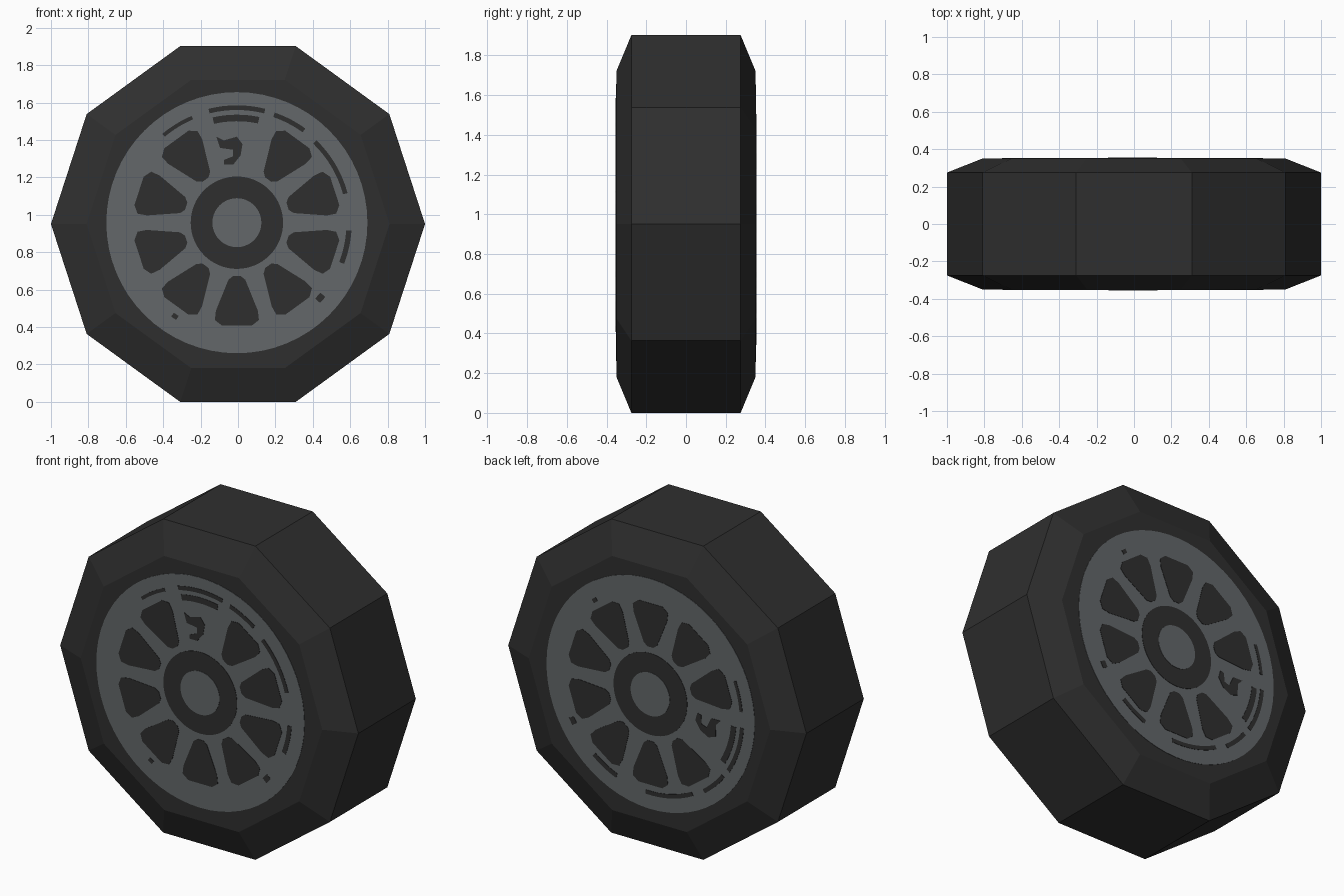
import bpy
import bmesh
from math import sin, cos, pi, radians
from mathutils import Matrix, Vector

cube = bpy.data.objects.get("Cube")
if cube:
    bpy.data.objects.remove(cube, do_unlink=True)


def material(name, color):
    mat = bpy.data.materials.new(name)
    mat.use_nodes = True
    mat.diffuse_color = color
    mat.node_tree.nodes["Principled BSDF"].inputs["Base Color"].default_value = color
    return mat


rubber = material("dark rubber", (0.028, 0.028, 0.028, 1))
metal = material("grey metal", (0.125, 0.136, 0.143, 1))

SIDES = 10
STEP = 2 * pi / SIDES
AXLE = Vector((0, 0, 0.951))
RIM_SHIFT = Vector((-0.006, 0, 0.007))
SEAT = 0.345  # depth where the plates are rooted in the tyre wall


def make_object(name, bm, mat, matrix):
    bmesh.ops.recalc_face_normals(bm, faces=bm.faces)
    mesh = bpy.data.meshes.new(name)
    bm.to_mesh(mesh)
    bm.free()
    mesh.materials.append(mat)
    obj = bpy.data.objects.new(name, mesh)
    obj.matrix_world = matrix
    bpy.context.collection.objects.link(obj)
    return obj


def polar(r, a):
    return (r * cos(a), r * sin(a))


def circle(r, n=64):
    return [polar(r, 2 * pi * i / n) for i in range(n)]


def arc(r, width, start, end, n=8):
    angles = [radians(start + (end - start) * i / n) for i in range(n + 1)]
    return ([polar(r - width / 2, a) for a in angles]
            + [polar(r + width / 2, a) for a in reversed(angles)])


def plates(name, outlines, depth, mat, matrix):
    """Thin flat plates, one for each outline, facing -y."""
    bm = bmesh.new()
    for outline in outlines:
        front = [bm.verts.new((u, -depth, v)) for u, v in outline]
        back = [bm.verts.new((u, -SEAT, v)) for u, v in outline]
        bm.faces.new(front)
        for i in range(len(front)):
            j = (i + 1) % len(front)
            bm.faces.new((front[i], front[j], back[j], back[i]))
    return make_object(name, bm, mat, matrix)


# Tyre: ten-sided tread with bevelled shoulders
bm = bmesh.new()
rings = []
for r, y in ((0.81, -0.35), (1, -0.275), (1, 0.275), (0.81, 0.35)):
    rings.append([bm.verts.new((u, y, v)) for u, v in circle(r, SIDES)])
for a, b in zip(rings, rings[1:]):
    for i in range(SIDES):
        j = (i + 1) % SIDES
        bm.faces.new((a[i], a[j], b[j], b[i]))
bm.faces.new(rings[0])
bm.faces.new(rings[-1])
make_object("tyre", bm, rubber, Matrix.Translation(AXLE))

# Gap between two spokes, as (radius, half width)
half = [(0.285, 0.02), (0.305, 0.045), (0.47, 0.112), (0.52, 0.118), (0.55, 0.08)]
profile = half + [(r, -t) for r, t in reversed(half)]


def gap(angle):
    c, s = cos(angle), sin(angle)
    return [(r * c - t * s, r * s + t * c) for r, t in profile]


gaps = [gap(pi / 2 + i * STEP) for i in range(1, SIDES)]

# Curled mark in place of the tenth gap
hook = [(-0.11, 0.46), (-0.07, 0.44), (0, 0.46), (0.03, 0.42), (0.02, 0.36),
        (-0.02, 0.31), (-0.07, 0.31), (-0.07, 0.335), (-0.02, 0.355),
        (-0.02, 0.39), (-0.09, 0.40)]

# Short slots near the rim edge: radius, width, start and end angle
slots = [arc(*s) for s in (
    (0.61, 0.02, 113, 130), (0.615, 0.025, 76, 104), (0.56, 0.035, 78, 103),
    (0.61, 0.025, 54, 71), (0.6, 0.025, 15, 46), (0.6, 0.028, -21, -4),
    (0.6, 0.035, -44, -40), (0.6, 0.025, -125, -122))]

# Wheel faces: the back one is turned round and rolled by three steps
for side, turn, roll in (("front", 0, 0), ("back", pi, 3 * STEP)):
    place = (Matrix.Translation(AXLE) @ Matrix.Rotation(turn, 4, "Z")
             @ Matrix.Rotation(roll, 4, "Y") @ Matrix.Translation(RIM_SHIFT))
    plates(side + "_rim", [circle(0.698)], 0.352, metal, place)
    plates(side + "_spoke_gaps", gaps + [hook], 0.354, rubber, place)
    plates(side + "_rim_slots", slots, 0.354, rubber, place)
    plates(side + "_hub_ring", [circle(0.247)], 0.354, rubber, place)
    plates(side + "_hub_cap", [circle(0.131, 40)], 0.356, metal, place)
